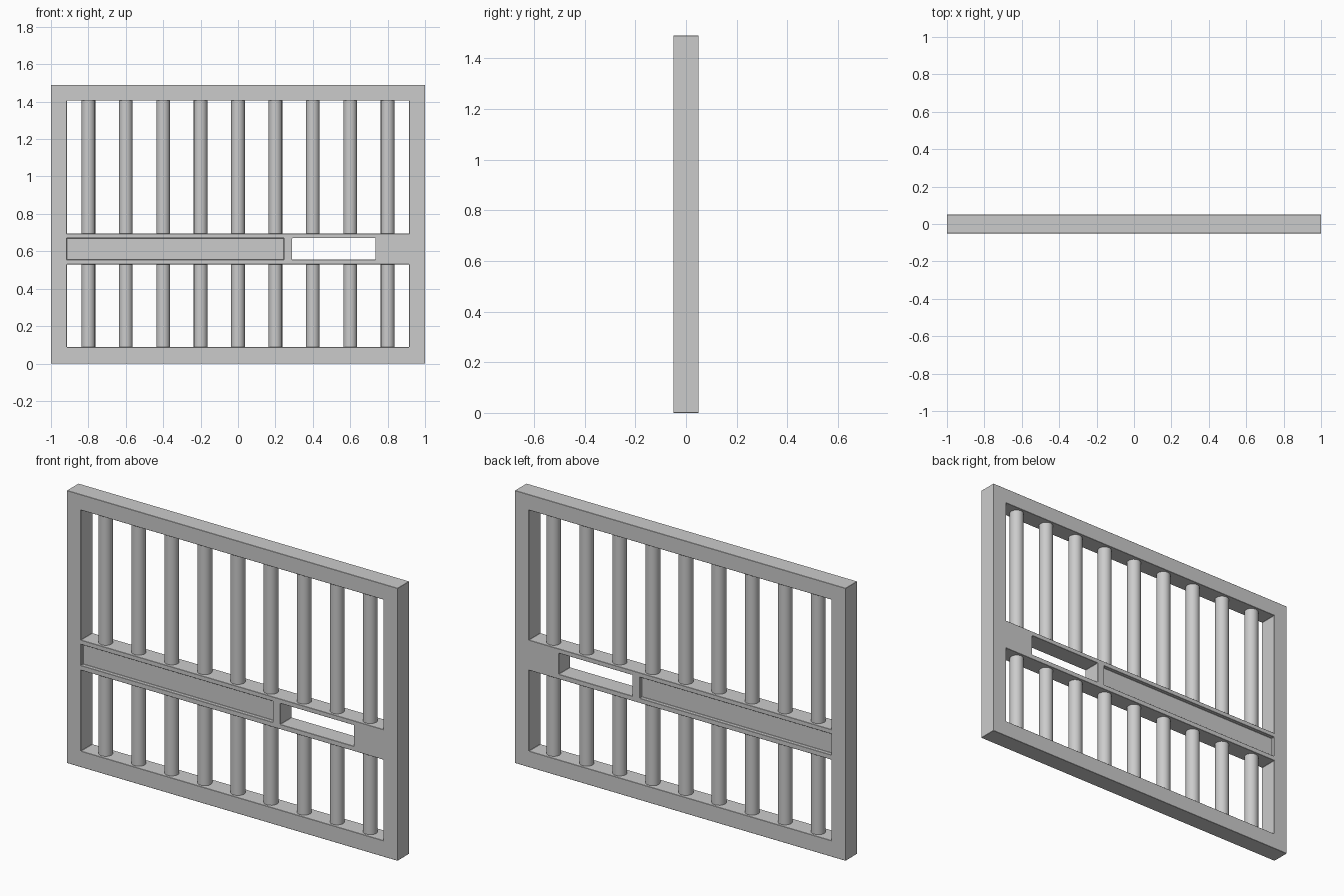
import bpy, bmesh
from mathutils import Matrix, Vector

if "Cube" in bpy.data.objects:
    bpy.data.objects.remove(bpy.data.objects["Cube"])

H = 1.49      # overall height
D = 0.05      # half thickness


def add_box(bm, x0, x1, y0, y1, z0, z1):
    size = (x1 - x0, y1 - y0, z1 - z0)
    mid = Vector(((x0 + x1) / 2, (y0 + y1) / 2, (z0 + z1) / 2))
    bmesh.ops.create_cube(bm, size=1, matrix=Matrix.Translation(mid) @ Matrix.Diagonal((*size, 1)))


def finish(bm, name):
    mesh = bpy.data.meshes.new(name)
    bm.to_mesh(mesh)
    bm.free()
    obj = bpy.data.objects.new(name, mesh)
    bpy.context.collection.objects.link(obj)
    return obj


# Frame slab
bm = bmesh.new()
add_box(bm, -1, 1, -D, D, 0, H)
frame = finish(bm, "gate_frame")

# Openings: two barred windows, hand slot, and a shallow panel on each face
bm = bmesh.new()
for z0, z1 in ((0.088, 0.53), (0.695, 1.405)):
    add_box(bm, -0.915, 0.915, -0.2, 0.2, z0, z1)
add_box(bm, 0.29, 0.735, -0.2, 0.2, 0.556, 0.671)
for y0, y1 in ((-0.2, -0.03), (0.03, 0.2)):
    add_box(bm, -0.915, 0.245, y0, y1, 0.556, 0.671)
cutter = finish(bm, "opening_cutter")
cutter.hide_render = True

bpy.context.view_layer.objects.active = frame
frame.select_set(True)
cut = frame.modifiers.new("openings", 'BOOLEAN')
cut.operation = 'DIFFERENCE'
cut.solver = 'EXACT'
cut.object = cutter
bpy.ops.object.modifier_apply(modifier=cut.name)
bpy.data.objects.remove(cutter)

# Small edge chamfer
bevel = frame.modifiers.new("edge_chamfer", 'BEVEL')
bevel.width = 0.005
bevel.segments = 1
bevel.limit_method = 'ANGLE'

# Round bars above and below the middle rail
for label, z0, z1 in (("lower", 0.078, 0.54), ("upper", 0.685, 1.415)):
    for i in range(9):
        bpy.ops.mesh.primitive_cylinder_add(
            vertices=16, radius=0.037, depth=z1 - z0,
            location=(-0.8 + 0.2 * i, 0, (z0 + z1) / 2))
        bar = bpy.context.object
        bar.name = f"{label}_bar_{i + 1}"
        bpy.ops.object.shade_smooth_by_angle()
